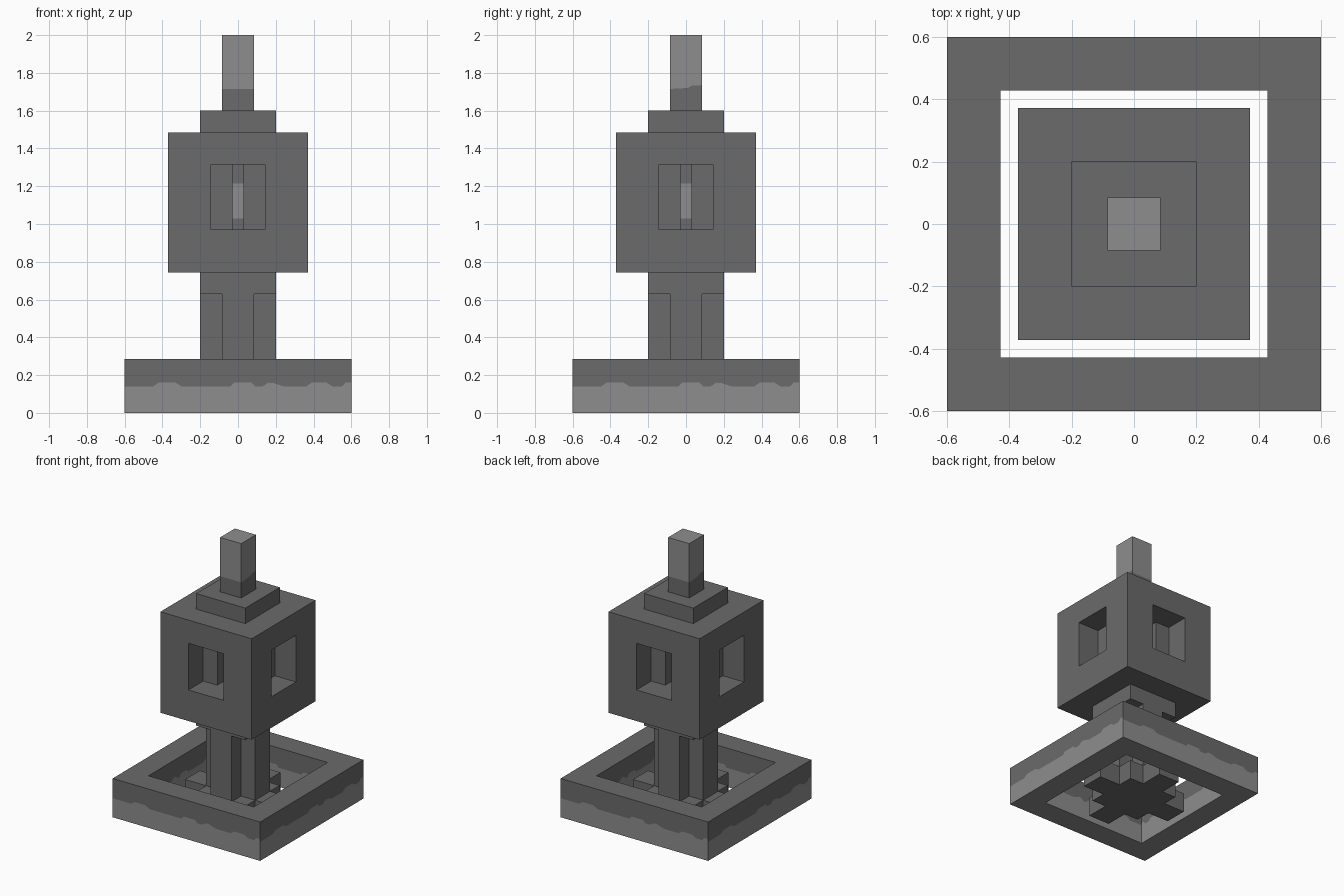
import bpy, bmesh, math
from mathutils import Matrix

if "Cube" in bpy.data.objects:
    bpy.data.objects.remove(bpy.data.objects["Cube"], do_unlink=True)

U = 1 / 35  # modelling grid unit


def material(name, v):
    m = bpy.data.materials.new(name)
    m.use_nodes = True
    m.diffuse_color = (v, v, v, 1)
    m.node_tree.nodes["Principled BSDF"].inputs["Base Color"].default_value = (v, v, v, 1)
    return m


DARK = material("dark_grey_stone", 0.145)
LIGHT = material("light_grey_stone", 0.268)


def finish(name, bm, mats):
    bmesh.ops.remove_doubles(bm, verts=bm.verts, dist=1e-5)
    bmesh.ops.recalc_face_normals(bm, faces=bm.faces)
    me = bpy.data.meshes.new(name)
    bm.to_mesh(me)
    bm.free()
    for m in mats:
        me.materials.append(m)
    ob = bpy.data.objects.new(name, me)
    bpy.context.collection.objects.link(ob)
    return ob


def add_prism(bm, plan, z0, z1):
    """Extrude a plan outline, given in grid units, between two heights."""
    f = bm.faces.new([bm.verts.new((x * U, y * U, z0 * U)) for x, y in plan])
    r = bmesh.ops.extrude_face_region(bm, geom=[f])
    verts = [v for v in r["geom"] if isinstance(v, bmesh.types.BMVert)]
    bmesh.ops.translate(bm, verts=verts, vec=(0, 0, (z1 - z0) * U))


def turn(p, k):
    for _ in range(k):
        p = (-p[1], p[0])
    return p


def fourfold(quarter):
    return [turn(p, k) for k in range(4) for p in quarter]


def prism(name, plan, z0, z1, mat=DARK):
    bm = bmesh.new()
    add_prism(bm, plan, z0, z1)
    return finish(name, bm, [mat])


def square(h):
    return fourfold([(h, h)])


def banded_wall(bm, k, half, z0, z1, profile, low_mat, high_mat):
    """One wall on side k, split into two colours along a wavy line."""
    rot = Matrix.Rotation(k * math.pi / 2, 3, 'Z')

    def v(x, z):
        return bm.verts.new(rot @ Matrix.Identity(3) @ mathutils_vec(x, -half, z))
    for (xa, za), (xb, zb) in zip(profile, profile[1:]):
        for quad, mat in ((((xa, z0), (xb, z0), (xb, zb), (xa, za)), low_mat),
                          (((xa, za), (xb, zb), (xb, z1), (xa, z1)), high_mat)):
            bm.faces.new([v(*p) for p in quad]).material_index = mat


def mathutils_vec(x, y, z):
    from mathutils import Vector
    return Vector((x, y, z))


# Square base frame with a wavy lighter band around its lower half
OUT, INN, TOP = 21 * U, 15 * U, 10 * U
LOW, HIGH = 0.14, 0.16
wave = [(-0.6, LOW), (-0.45, LOW), (-0.42, HIGH), (-0.33, HIGH), (-0.30, LOW),
        (-0.04, LOW), (-0.02, HIGH), (0.07, HIGH), (0.09, LOW), (0.13, LOW),
        (0.16, HIGH), (0.19, 0.157), (0.24, LOW), (0.36, LOW), (0.39, HIGH),
        (0.47, HIGH), (0.50, LOW), (0.55, LOW), (0.57, HIGH), (0.6, HIGH)]
bm = bmesh.new()
for k in range(4):
    for half in (OUT, INN):
        banded_wall(bm, k, half, 0, TOP, [(x * half / OUT, z) for x, z in wave], 1, 0)
    for z, mat in ((0, 1), (TOP, 0)):
        pts = [turn(p, k) for p in ((-OUT, -OUT), (OUT, -OUT), (INN, -INN), (-INN, -INN))]
        bm.faces.new([bm.verts.new((x, y, z)) for x, y in pts]).material_index = mat
finish("base_frame", bm, [DARK, LIGHT])

# Stepped cross foot, cross-shaped column and square collar
prism("cross_foot", fourfold([(13, -3), (13, 3), (7, 3), (7, 7), (3, 7)]), 0, 5)
prism("column", fourfold([(7, -3), (7, 3), (3, 3)]), 5, 22)
prism("collar", square(7), 22, 26)

# Lantern block with a window and a narrow inner slot on each side
block = prism("lantern_block", square(13), 26, 52)
bm = bmesh.new()
slot = [(-5, -14), (5, -14), (5, -7), (1, -7), (1, -3), (-1, -3), (-1, -7), (-5, -7)]
for k in range(4):
    add_prism(bm, [turn(p, k) for p in slot], 34, 46)
cutter = finish("window_cutter", bm, [DARK])
cutter.hide_render = True
mod = block.modifiers.new("windows", 'BOOLEAN')
mod.operation = 'DIFFERENCE'
mod.solver = 'EXACT'
mod.object = cutter
bpy.context.view_layer.objects.active = block
bpy.ops.object.modifier_apply(modifier=mod.name)
bpy.data.objects.remove(cutter, do_unlink=True)

# Light plates at the ends of the slots
bm = bmesh.new()
for k in range(4):
    add_prism(bm, [turn(p, k) for p in ((-1, -3.2), (1, -3.2), (1, -3), (-1, -3))], 36, 42.5)
finish("core_plates", bm, [LIGHT])

# Cap and two-tone spire
prism("cap", square(7), 52, 56)
H = 3 * U
bm = bmesh.new()
for k in range(4):
    line = [(-H, 1.715), (H, 1.715)] if k % 2 == 0 else [
        (-H, 1.715), (0.01, 1.72), (0.03, 1.732), (H, 1.735)]
    banded_wall(bm, k, H, 56 * U, 2.0, line, 0, 1)
for z, mat in ((56 * U, 0), (2.0, 1)):
    bm.faces.new([bm.verts.new((x * U, y * U, z)) for x, y in square(3)]).material_index = mat
finish("spire", bm, [DARK, LIGHT])
